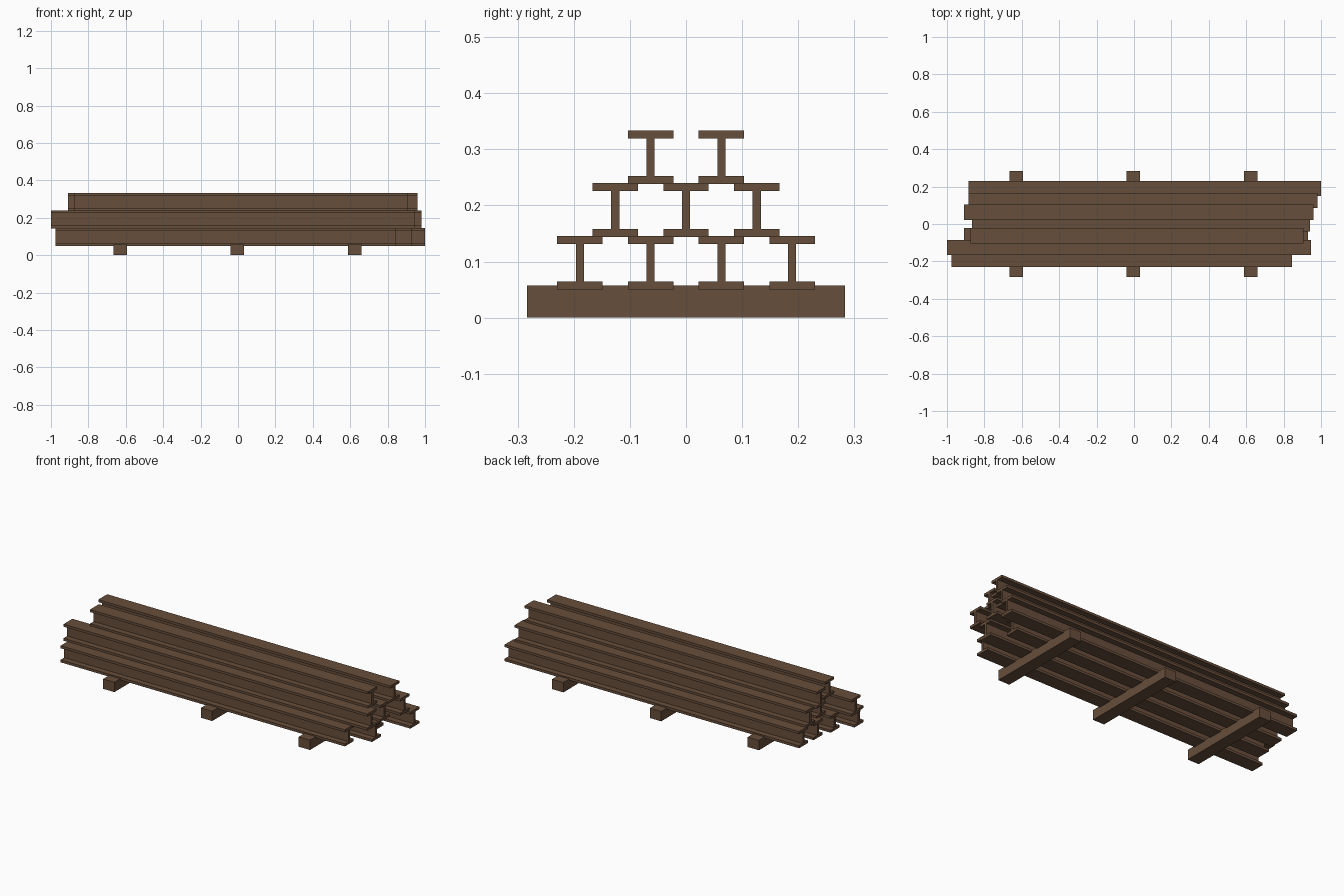
import bpy
import bmesh

cube = bpy.data.objects.get("Cube")
if cube:
    bpy.data.objects.remove(cube, do_unlink=True)

# Single rusty brown colour
rust = bpy.data.materials.new("rusty brown")
rust.use_nodes = True
rust.diffuse_color = (0.135, 0.077, 0.043, 1)
rust.node_tree.nodes["Principled BSDF"].inputs["Base Color"].default_value = rust.diffuse_color


def extrude_along_x(name, profile, x0, x1):
    """Sweep a closed (y, z) outline from x0 to x1."""
    bm = bmesh.new()
    face = bm.faces.new([bm.verts.new((x0, y, z)) for y, z in profile])
    swept = bmesh.ops.extrude_face_region(bm, geom=[face], use_keep_orig=True)
    for item in swept["geom"]:
        if isinstance(item, bmesh.types.BMVert):
            item.co.x = x1
    bmesh.ops.recalc_face_normals(bm, faces=bm.faces)
    mesh = bpy.data.meshes.new(name)
    bm.to_mesh(mesh)
    bm.free()
    mesh.materials.append(rust)
    obj = bpy.data.objects.new(name, mesh)
    bpy.context.collection.objects.link(obj)
    return obj


HEIGHT, FLANGE, HALF_WIDTH, HALF_WEB = 0.096, 0.0145, 0.0405, 0.0073
BASE, ROW_STEP, SPACING = 0.05, 0.094, 0.126


def i_profile(y, z):
    """I-shaped outline centred on y and standing on z."""
    side = [(HALF_WIDTH, 0), (HALF_WIDTH, FLANGE), (HALF_WEB, FLANGE),
            (HALF_WEB, HEIGHT - FLANGE), (HALF_WIDTH, HEIGHT - FLANGE), (HALF_WIDTH, HEIGHT)]
    outline = side + [(-a, b) for a, b in reversed(side)]
    return [(y + a, z + b) for a, b in outline]


# Stacked girders: each row lists the end positions from front to back
rows = {
    "bottom": [(-0.975, 0.845), (-0.91, 0.93), (-0.89, 0.86), (-0.885, 1.0)],
    "middle": [(-1.0, 0.945), (-0.865, 0.94), (-0.885, 0.98)],
    "top": [(-0.875, 0.905), (-0.91, 0.96)],
}
for level, (row, ends) in enumerate(rows.items()):
    for i, (x0, x1) in enumerate(ends):
        y = (i - (len(ends) - 1) / 2) * SPACING
        extrude_along_x(f"{row}_girder_{i + 1}", i_profile(y, BASE + level * ROW_STEP), x0, x1)

# Three cross bearers under the stack
bearer = [(-0.283, 0), (0.283, 0), (0.283, 0.057), (-0.283, 0.057)]
for name, x in (("right", -0.629), ("middle", -0.003), ("left", 0.623)):
    extrude_along_x(f"{name}_bearer", bearer, x - 0.036, x + 0.036)
